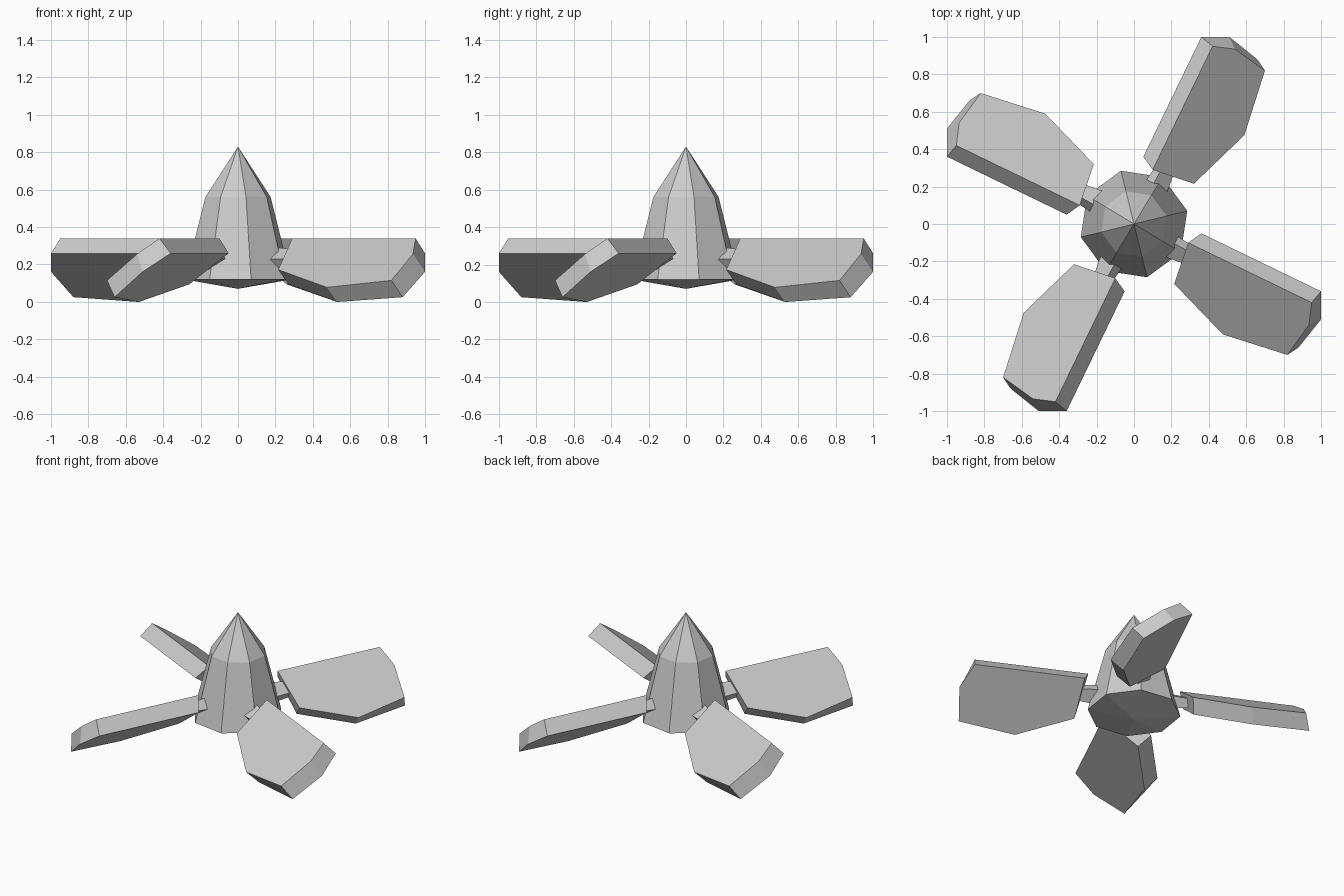
import bpy
import bmesh
from math import sin, cos, radians
from mathutils import Matrix, Vector

cube = bpy.data.objects.get("Cube")
if cube:
    bpy.data.objects.remove(cube)

grey = bpy.data.materials.new("light_grey")
grey.use_nodes = True
grey.diffuse_color = (0.6, 0.6, 0.6, 1)
grey.node_tree.nodes["Principled BSDF"].inputs["Base Color"].default_value = (0.6, 0.6, 0.6, 1)


def finish(name, bm):
    bmesh.ops.recalc_face_normals(bm, faces=bm.faces)
    mesh = bpy.data.meshes.new(name)
    bm.to_mesh(mesh)
    bm.free()
    mesh.materials.append(grey)
    obj = bpy.data.objects.new(name, mesh)
    bpy.context.collection.objects.link(obj)
    return obj


def loft(bm, lower, upper, cap_lower=True, cap_upper=True):
    """Join two matching loops of vertices with side faces and end caps."""
    n = len(lower)
    for i in range(n):
        j = (i + 1) % n
        bm.faces.new((lower[i], lower[j], upper[j], upper[i]))
    if cap_lower:
        bm.faces.new(lower[::-1])
    if cap_upper:
        bm.faces.new(upper)


# Eight-sided pointed hub
bm = bmesh.new()
rings = []
for radius, z in ((0.293, 0.12), (0.18, 0.56)):
    angles = [radians(13.8 + 45 * i) for i in range(8)]
    rings.append([bm.verts.new((radius * cos(a), radius * sin(a), z)) for a in angles])
loft(bm, rings[0], rings[1], False, False)
for ring, z in ((rings[0], 0.07), (rings[1], 0.83)):
    tip = bm.verts.new((0, 0, z))
    for i in range(8):
        bm.faces.new((ring[i], ring[(i + 1) % 8], tip))
finish("hub", bm)

# Blade frame: along points outward, across points to the low trailing edge
heading = radians(-25.8)
along = Vector((cos(heading), sin(heading), 0))
across = Vector((sin(heading), -cos(heading), 0))
PITCH = 0.727

top_outline = [(0.29, -0.10), (0.95, -0.42), (0.935, -0.54),
               (0.82, -0.70), (0.475, -0.59), (0.215, -0.32)]
bottom_outline = [(0.36, -0.05), (1.0, -0.36), (1.0, -0.51),
                  (0.88, -0.66), (0.53, -0.53), (0.27, -0.26)]


def pitched_loop(bm, outline, edge_z):
    start = Vector((*outline[0], 0))
    loop = []
    for x, y in outline:
        p = Vector((x, y, 0))
        p.z = edge_z - PITCH * (p - start).dot(across)
        loop.append(bm.verts.new(p))
    return loop


# Four pitched blades, each with a small tapered root
slope = (across - Vector((0, 0, PITCH))).normalized()
normal = along.cross(slope)
for k in range(4):
    turn = Matrix.Rotation(radians(90 * k), 4, 'Z')
    bm = bmesh.new()
    loft(bm, pitched_loop(bm, bottom_outline, 0.26), pitched_loop(bm, top_outline, 0.34))
    bm.transform(turn)
    finish(f"blade_{k + 1}", bm)

    bm = bmesh.new()
    ends = []
    for centre, half in (((0.18, -0.11, 0.23), 0.055), ((0.32, -0.18, 0.23), 0.04)):
        c = Vector(centre)
        ends.append([bm.verts.new(c + slope * half * s + normal * half * 0.7 * t)
                     for s, t in ((-1, -1), (1, -1), (1, 1), (-1, 1))])
    loft(bm, ends[0], ends[1])
    bm.transform(turn)
    finish(f"blade_root_{k + 1}", bm)
